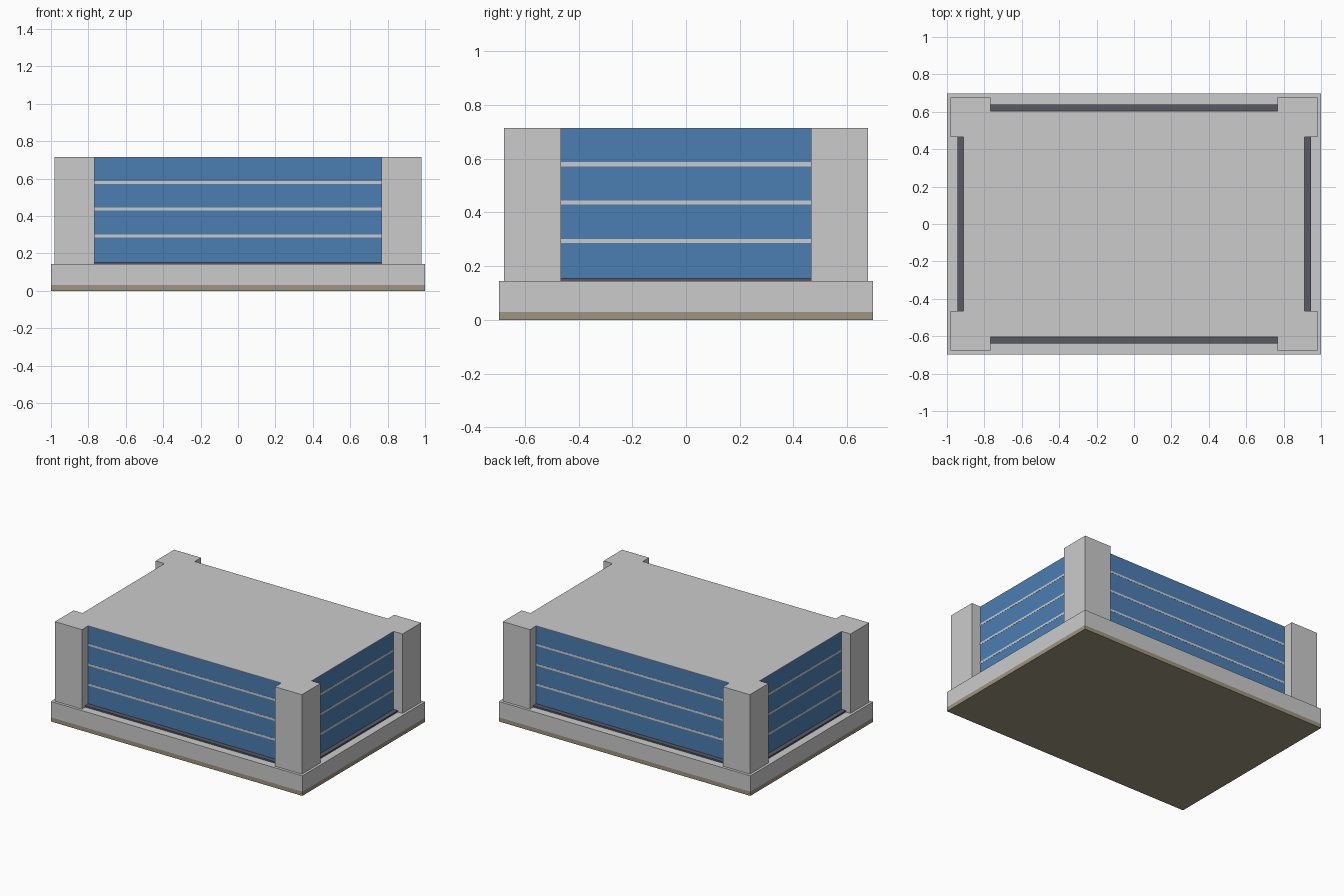
import bpy, bmesh
from mathutils import Matrix, Vector

if "Cube" in bpy.data.objects:
    bpy.data.objects.remove(bpy.data.objects["Cube"])


def material(name, rgb):
    m = bpy.data.materials.new(name)
    m.diffuse_color = (*rgb, 1)
    m.use_nodes = True
    m.node_tree.nodes["Principled BSDF"].inputs["Base Color"].default_value = m.diffuse_color
    return m


def box(name, x, y, z, mat=None):
    """Box from (min, max) ranges on each axis."""
    lo, hi = Vector((x[0], y[0], z[0])), Vector((x[1], y[1], z[1]))
    bm = bmesh.new()
    bmesh.ops.create_cube(bm, size=1, matrix=Matrix.Translation((lo + hi) / 2)
                          @ Matrix.Diagonal((*(hi - lo), 1)))
    me = bpy.data.meshes.new(name)
    bm.to_mesh(me)
    bm.free()
    ob = bpy.data.objects.new(name, me)
    bpy.context.collection.objects.link(ob)
    if mat:
        me.materials.append(mat)
    return ob


def span(lo, hi, side):
    """Mirror a range to the given side (+1 or -1)."""
    return (lo, hi) if side > 0 else (-hi, -lo)


blue = material("blue_glass", (0.07, 0.21, 0.45))
dark = material("dark_sill", (0.10, 0.10, 0.13))
brown = material("brown_ground", (0.34, 0.30, 0.21))

STOREY, TOP = 0.143, 0.715
GX, GY = 0.911, 0.605       # glass half sizes
PX, PY = 0.768, 0.466       # inner edges of the corner pillars

# Plinth with its brown lower band
box("ground_slab", (-1, 1), (-0.697, 0.697), (0, 0.03), brown)
box("plinth", (-1, 1), (-0.697, 0.697), (0.03, 0.144))

# Glazed body, floor edges and roof
box("glass_body", (-GX, GX), (-GY, GY), (0.144, TOP - 0.003), blue)
for i in (2, 3, 4):
    e = 0.001
    box(f"floor_plate_{i}", (-GX - e, GX + e), (-GY - e, GY + e),
        (STOREY * i, STOREY * i + 0.015))
box("roof", (-GX, GX), (-GY, GY), (TOP - 0.003, TOP))

# Corner pillars
for sx in (-1, 1):
    for sy in (-1, 1):
        side = ("front" if sy < 0 else "back") + ("_left" if sx < 0 else "_right")
        box(f"pillar_{side}", span(PX, 0.982, sx), span(PY, 0.677, sy), (0.144, TOP))

# Dark sills at the foot of the glass
for s in (-1, 1):
    box("sill_" + ("front" if s < 0 else "back"),
        (-PX, PX), span(GY, 0.64, s), (0.144, 0.155), dark)
    box("sill_" + ("left" if s < 0 else "right"),
        span(GX, 0.945, s), (-PY, PY), (0.144, 0.155), dark)
